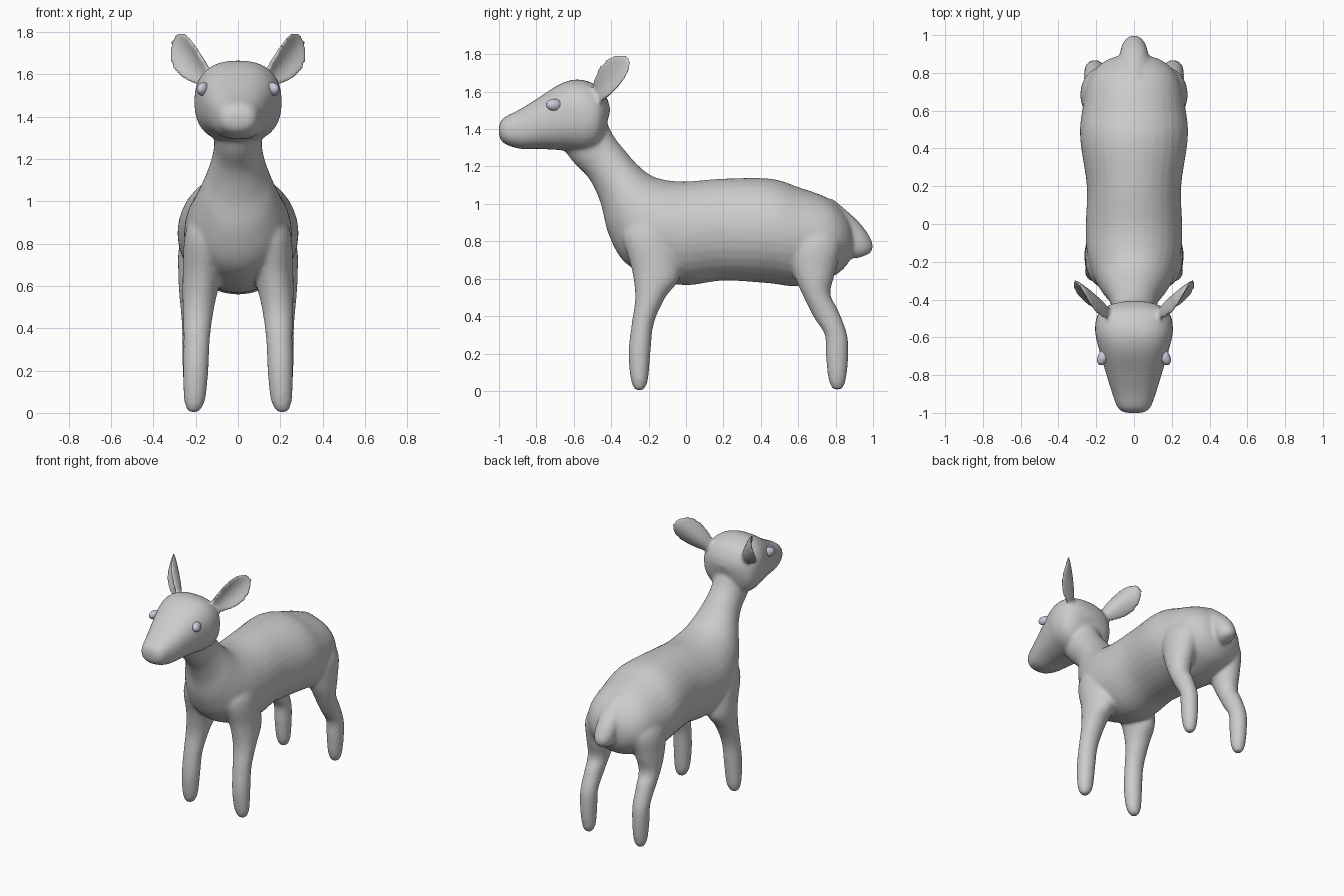
import bpy, bmesh, math
from mathutils import Vector, Matrix

if "Cube" in bpy.data.objects:
    bpy.data.objects.remove(bpy.data.objects["Cube"])

SEG = 32


def spline(rows, steps=5):
    """Catmull-Rom through the station rows."""
    out = []
    for i in range(len(rows) - 1):
        p0, p1, p2, p3 = (rows[max(i - 1, 0)], rows[i], rows[i + 1],
                          rows[min(i + 2, len(rows) - 1)])
        for k in range(steps):
            t = k / steps
            out.append([0.5 * (2 * b + (c - a) * t + (2 * a - 5 * b + 4 * c - d) * t * t
                               + (3 * b - a - 3 * c + d) * t ** 3)
                        for a, b, c, d in zip(p0, p1, p2, p3)])
    out.append(list(rows[-1]))
    return out


def loft(bm, rows, power=2.0, cx=None, side=1):
    """Rows: y,z of one edge, y,z of the opposite edge, half width, [centre x]."""
    rings = []
    for r in spline(rows):
        y0, z0, y1, z1, hw = r[:5]
        x0 = r[5] * side if len(r) > 5 else 0
        ring = []
        for k in range(SEG):
            a = 2 * math.pi * k / SEG
            c, s = math.cos(a), math.sin(a)
            u = math.copysign(abs(c) ** (2 / power), c)
            v = math.copysign(abs(s) ** (2 / power), s)
            ring.append(bm.verts.new((x0 + hw * u,
                                      (y0 + y1) / 2 + v * (y0 - y1) / 2,
                                      (z0 + z1) / 2 + v * (z0 - z1) / 2)))
        rings.append(ring)
    faces = []
    for a, b in zip(rings, rings[1:]):
        for k in range(SEG):
            n = (k + 1) % SEG
            faces.append(bm.faces.new((a[k], a[n], b[n], b[k])))
    faces += [bm.faces.new(rings[0]), bm.faces.new(rings[-1])]
    bmesh.ops.recalc_face_normals(bm, faces=faces)


def ear(bm, side):
    """Cupped leaf opening forward and outward."""
    centre = Vector((0.222, -0.405, 1.665))
    along = Vector((0.53, 0.53, 0.66)).normalized()
    across = Vector((0.57, 0.51, -0.64))
    across = (across - along * across.dot(along)).normalized()
    out = Vector((0.7, -0.7, 0)).normalized()
    verts = bmesh.ops.create_uvsphere(bm, u_segments=24, v_segments=16, radius=1)['verts']
    for v in verts:
        w, t, u = v.co
        width = 0.088 + 0.02 * u
        p = (centre + along * u * 0.175 + across * w * width
             + out * (t * (0.022 - 0.008 * u) + 0.05 * w * w - 0.015))
        v.co = (p.x * side, p.y, p.z)
    faces = list({f for v in verts for f in v.link_faces})
    bmesh.ops.recalc_face_normals(bm, faces=faces)


bm = bmesh.new()

# Trunk and neck
loft(bm, [(.895, .84, .895, .76, .05), (.865, .93, .865, .68, .15),
          (.77, 1.025, .78, .61, .235), (.60, 1.09, .60, .56, .275),
          (.45, 1.135, .45, .575, .285), (.20, 1.135, .20, .59, .25),
          (.0, 1.12, .0, .565, .255), (-.12, 1.13, -.17, .60, .25),
          (-.20, 1.16, -.33, .69, .22), (-.27, 1.22, -.415, .84, .175),
          (-.33, 1.29, -.455, 1.0, .135), (-.385, 1.36, -.515, 1.13, .115),
          (-.43, 1.45, -.60, 1.22, .115), (-.47, 1.53, -.66, 1.30, .11)])

# Head and muzzle
loft(bm, [(-1.0, 1.42, -1.0, 1.365, .045), (-.975, 1.46, -.975, 1.325, .085),
          (-.89, 1.505, -.89, 1.295, .118), (-.80, 1.56, -.77, 1.293, .15),
          (-.67, 1.643, -.64, 1.285, .188), (-.57, 1.665, -.55, 1.275, .207),
          (-.47, 1.63, -.48, 1.295, .19), (-.42, 1.56, -.44, 1.36, .13),
          (-.405, 1.50, -.425, 1.42, .05)], power=2.4)

# Tail
loft(bm, [(.78, 1.03, .74, .93, .06), (.87, .955, .80, .86, .075),
          (.945, .88, .84, .80, .075), (.99, .81, .86, .74, .068),
          (1.0, .765, .89, .71, .05), (.985, .735, .92, .71, .025)])

for side in (-1, 1):
    # Front leg with shoulder
    loft(bm, [(-.272, .003, -.225, .003, .025, .21), (-.295, .06, -.203, .06, .05, .205),
              (-.308, .2, -.19, .2, .06, .2), (-.292, .35, -.172, .36, .063, .195),
              (-.272, .5, -.11, .5, .075, .187), (-.29, .65, -.03, .62, .09, .172),
              (-.34, .85, -.05, .85, .10, .15), (-.25, 1.0, -.08, 1.0, .07, .12)],
         side=side)
    # Hind leg with thigh
    loft(bm, [(.785, .008, .835, .008, .025, .205), (.762, .06, .855, .06, .045, .205),
              (.748, .18, .868, .18, .054, .207), (.742, .30, .862, .30, .057, .207),
              (.685, .39, .815, .43, .06, .205), (.625, .51, .772, .52, .072, .202),
              (.57, .64, .80, .64, .092, .19), (.54, .80, .83, .80, .11, .165),
              (.60, .95, .76, .95, .07, .12)], side=side)
    ear(bm, side)

me = bpy.data.meshes.new("body")
bm.to_mesh(me)
bm.free()
body = bpy.data.objects.new("body", me)
bpy.context.collection.objects.link(body)

# Fuse all overlapping parts into one soft skin
rm = body.modifiers.new("fuse", 'REMESH')
rm.mode = 'VOXEL'
rm.voxel_size = 0.011
rm.use_smooth_shade = True
sm = body.modifiers.new("soften", 'SMOOTH')
sm.factor = 0.5
sm.iterations = 10

# Eyes
mat = bpy.data.materials.new("pale_eye")
mat.diffuse_color = (0.62, 0.58, 0.70, 1)
mat.use_nodes = True
mat.node_tree.nodes["Principled BSDF"].inputs["Base Color"].default_value = mat.diffuse_color
for side, label in ((-1, "right_eye"), (1, "left_eye")):
    eb = bmesh.new()
    bmesh.ops.create_uvsphere(eb, u_segments=24, v_segments=16, radius=1)
    for v in eb.verts:
        v.co = Vector((v.co.x * 0.027, v.co.y * 0.045, v.co.z * 0.032))
    bmesh.ops.transform(eb, verts=eb.verts, matrix=(
        Matrix.Translation((side * 0.165, -0.705, 1.53))
        @ Matrix.Rotation(side * math.radians(22), 4, 'Z')
        @ Matrix.Rotation(side * math.radians(-15), 4, 'Y')))
    for f in eb.faces:
        f.smooth = True
    em = bpy.data.meshes.new(label)
    eb.to_mesh(em)
    eb.free()
    em.materials.append(mat)
    bpy.context.collection.objects.link(bpy.data.objects.new(label, em))
